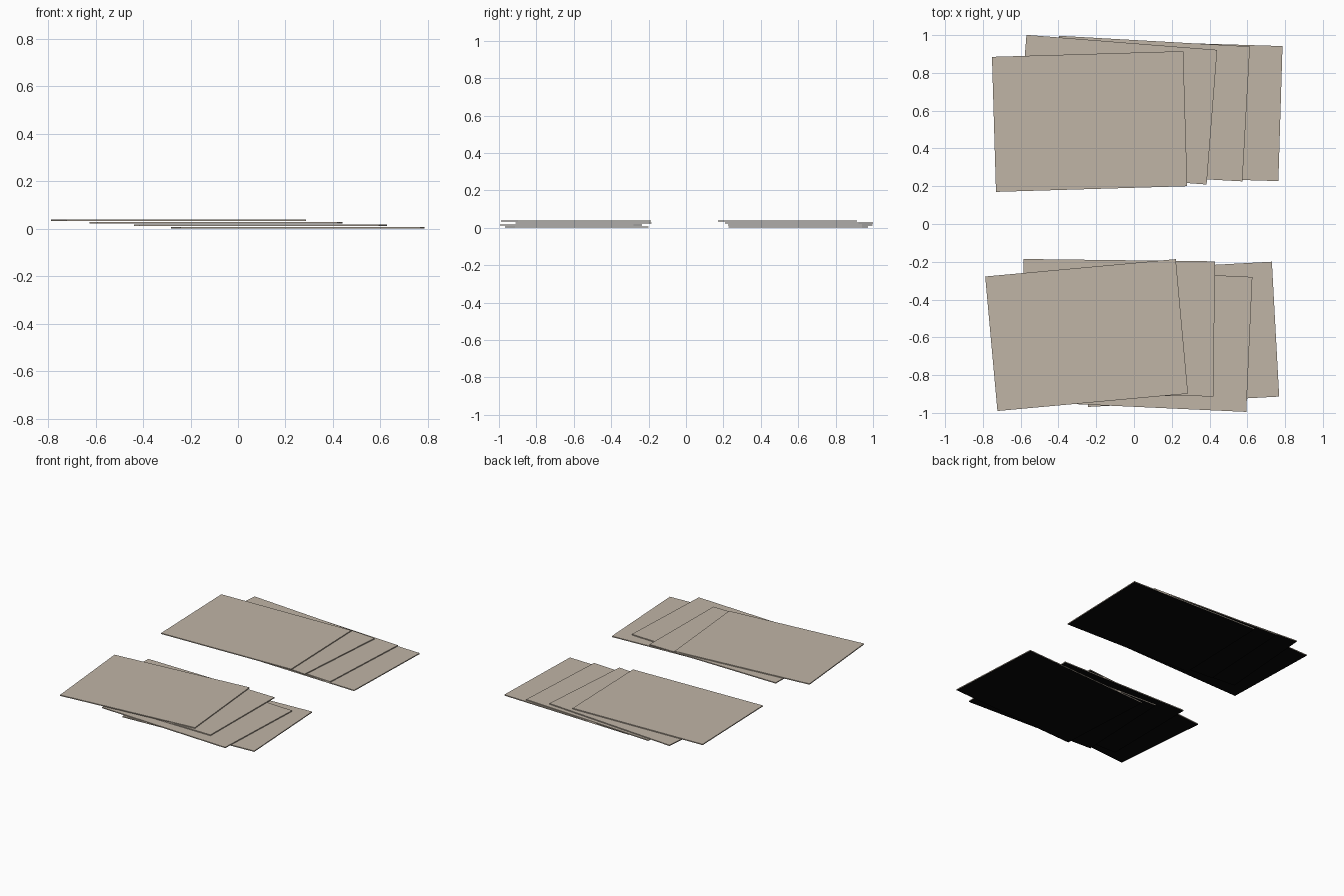
import bpy, bmesh, math

if "Cube" in bpy.data.objects:
    bpy.data.objects.remove(bpy.data.objects["Cube"])

def material(name, rgb):
    m = bpy.data.materials.new(name)
    m.diffuse_color = (*rgb, 1)
    m.use_nodes = True
    m.node_tree.nodes["Principled BSDF"].inputs["Base Color"].default_value = m.diffuse_color
    return m

paper = material("warm beige", (0.53, 0.46, 0.38))
black = material("black backing", (0.002, 0.002, 0.002))

W, D, T, PITCH = 1.013, 0.715, 0.007, 0.011

def sheet(name, x, y, angle, level):
    # thin slab: beige face and rim, black underside
    bm = bmesh.new()
    bmesh.ops.create_cube(bm, size=1)
    for v in bm.verts:
        v.co.x *= W
        v.co.y *= D
        v.co.z = (v.co.z + 0.5) * T
    bm.normal_update()
    for f in bm.faces:
        f.material_index = 1 if f.normal.z < -0.5 else 0
    me = bpy.data.meshes.new(name)
    bm.to_mesh(me)
    bm.free()
    me.materials.append(paper)
    me.materials.append(black)
    ob = bpy.data.objects.new(name, me)
    ob.location = (x, y, level * PITCH)
    ob.rotation_euler.z = math.radians(angle)
    bpy.context.collection.objects.link(ob)

# two fanned stacks, listed bottom to top: x, y, turn
stacks = {
    "back_sheet": [(0.269, 0.6, -1.76), (0.088, 0.611, -3.2),
                   (-0.0925, 0.605, -4.5), (-0.235, 0.5425, 1.7)],
    "front_sheet": [(0.2435, -0.584, 3.1), (0.1045, -0.6145, -2.6),
                    (-0.082, -0.549, -0.7), (-0.251, -0.588, 5.2)],
}
for name, cards in stacks.items():
    for i, (x, y, a) in enumerate(cards):
        sheet(f"{name}_{i + 1}", x, y, a, i)
